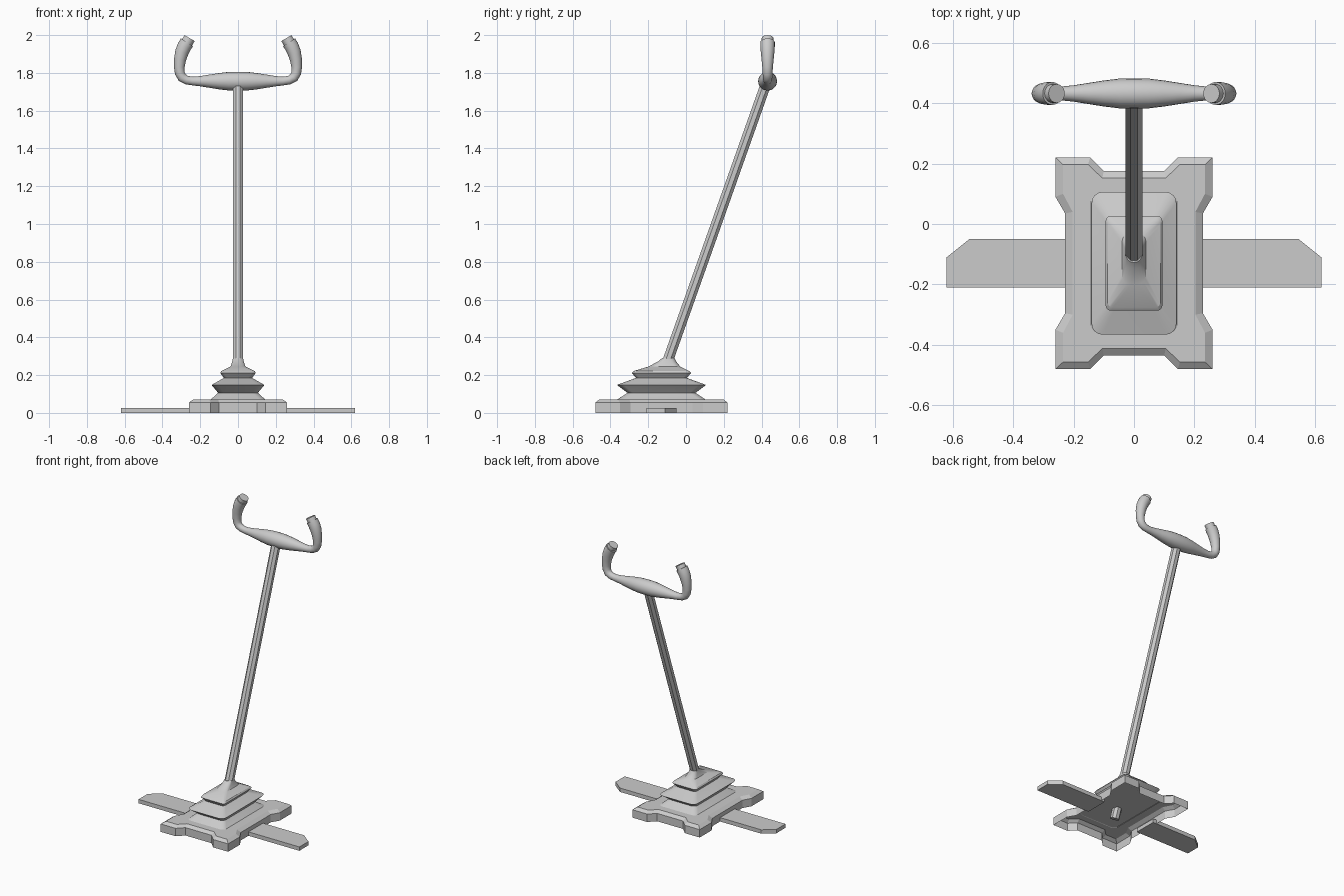
import bpy, bmesh, math
from mathutils import Vector

if "Cube" in bpy.data.objects:
    bpy.data.objects.remove(bpy.data.objects["Cube"])


def loft(name, rings, cap_start=True, cap_end=True, smooth=None):
    """Skin a list of equal-length point rings into one mesh object."""
    bm = bmesh.new()
    loops = [[bm.verts.new(p) for p in ring] for ring in rings]
    n = len(loops[0])
    for a, b in zip(loops, loops[1:]):
        for i in range(n):
            j = (i + 1) % n
            bm.faces.new((a[i], a[j], b[j], b[i]))
    if cap_start:
        bm.faces.new(loops[0][::-1])
    if cap_end:
        bm.faces.new(loops[-1])
    bmesh.ops.recalc_face_normals(bm, faces=bm.faces)
    mesh = bpy.data.meshes.new(name)
    bm.to_mesh(mesh)
    bm.free()
    obj = bpy.data.objects.new(name, mesh)
    bpy.context.collection.objects.link(obj)
    if smooth:
        bpy.ops.object.select_all(action='DESELECT')
        obj.select_set(True)
        bpy.context.view_layer.objects.active = obj
        bpy.ops.object.shade_smooth_by_angle(angle=math.radians(smooth))
    return obj


CY = -0.13  # centre of the base in y


def four_way(quarter, z):
    """Mirror a quarter outline into a full closed ring."""
    right = [(x, -y) for x, y in reversed(quarter)] + list(quarter)
    left = [(-x, y) for x, y in reversed(right)]
    # start at lower right, run counter-clockwise
    return [(x, CY + y, z) for x, y in right + left]


# base plate: hollow shell, open below, with chamfered top rim
outer = [(.228, .165), (.26, .22), (.26, .35), (.145, .35), (.10, .305)]
inner = [(.203, .17), (.235, .23), (.235, .327), (.152, .327), (.105, .282)]
outer_ring = outer
loft("base_plate",
     [four_way(outer, 0), four_way(outer, .055), four_way(inner, .072)],
     cap_start=False)

# side planks
for side, s in (("right", 1), ("left", -1)):
    shape = [(.20, -.21), (.62, -.21), (.62, -.11), (.545, -.05), (.20, -.05)]
    loft(side + "_plank",
         [[(s * x, y, z) for x, y in shape] for z in (0, .027)])


def rounded_rect(hx, hy, r, cy, z, seg=4):
    ring = []
    for k, (sx, sy) in enumerate(((1, 1), (-1, 1), (-1, -1), (1, -1))):
        for i in range(seg + 1):
            a = math.pi / 2 * (k + i / seg)
            ring.append((sx * (hx - r) + r * math.cos(a),
                         cy + sy * (hy - r) + r * math.sin(a), z))
    return ring


# folded rubber boot: half width, half depth, corner radius, centre y, height
boot = [(.145, .235, .03, CY, .070), (.105, .180, .03, CY, .106),
        (.140, .236, .035, CY, .148), (.075, .135, .02, CY, .185),
        (.094, .157, .018, CY, .212), (.088, .146, .018, CY, .222),
        (.040, .085, .03, -.115, .245), (.030, .048, .028, -.100, .272),
        (.027, .033, .026, -.094, .290)]
loft("boot", [rounded_rect(*b) for b in boot], cap_start=False, smooth=25)

# leaning octagonal pole
low, top = Vector((0, -.19, .012)), Vector((0, .428, 1.755))
axis = (top - low).normalized()
u, v = Vector((1, 0, 0)), axis.cross(Vector((1, 0, 0)))
octagon = [math.radians(22.5 + 45 * i) for i in range(8)]
loft("pole", [[c + .03 * (math.cos(a) * u + math.sin(a) * v) for a in octagon]
              for c in (low, top)])

# handlebar: half path as x, z, radius, mirrored to the other side
half = [(.05, 1.756, .049), (.10, 1.756, .043), (.15, 1.756, .035),
        (.20, 1.756, .027), (.24, 1.757, .023), (.272, 1.762, .023),
        (.296, 1.776, .025), (.308, 1.798, .026), (.311, 1.83, .028),
        (.307, 1.87, .032), (.297, 1.91, .036), (.284, 1.94, .038),
        (.270, 1.962, .038)]
path = [(-x, z, r) for x, z, r in reversed(half)] + [(0, 1.756, .05)] + half


def tube_ring(x, z, r, tx, tz, seg=20):
    side = Vector((-tz, 0, tx)).normalized()
    c = Vector((x, .432, z))
    return [c + r * (math.cos(a) * side + math.sin(a) * Vector((0, 1, 0)))
            for a in (2 * math.pi * i / seg for i in range(seg))]


rings = []
for i, (x, z, r) in enumerate(path):
    p, q = path[max(i - 1, 0)], path[min(i + 1, len(path) - 1)]
    rings.append(tube_ring(x, z, r, q[0] - p[0], q[1] - p[1]))
loft("handlebar", rings, smooth=40)

# grip end caps
for side, s in (("right", 1), ("left", -1)):
    loft(side + "_grip_end",
         [tube_ring(x * s, z, .031, -.5 * s, .86)
          for x, z in ((.275, 1.953), (.256, 1.984))], smooth=40)
